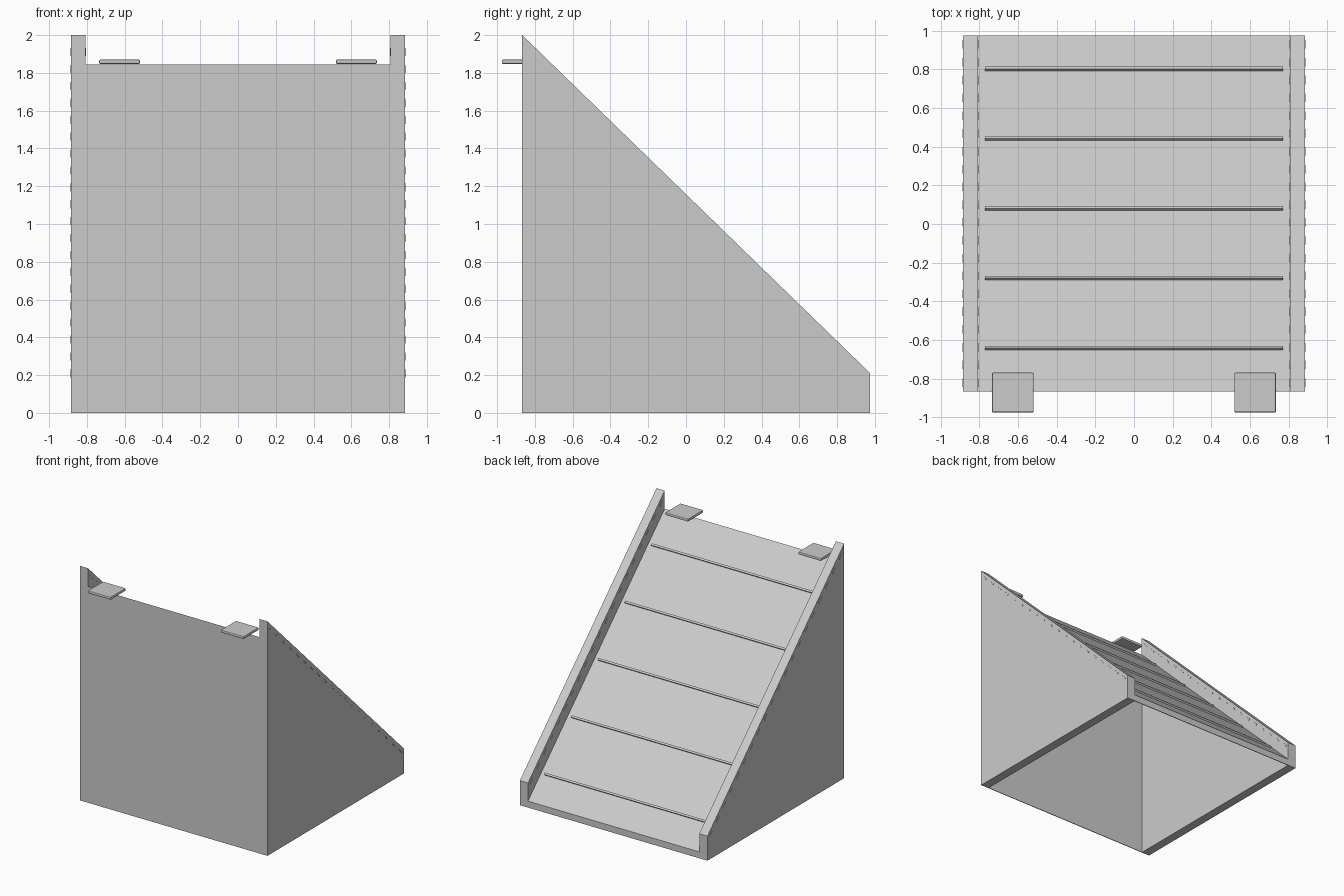
import bpy, bmesh, math
from mathutils import Matrix

if "Cube" in bpy.data.objects:
    bpy.data.objects.remove(bpy.data.objects["Cube"])

Y0, Y1 = -0.867, 0.975          # front and back of the ramp
Z_HI, Z_LO = 2.0, 0.21          # side wall heights
SLOPE = (Z_LO - Z_HI) / (Y1 - Y0)
DECK = 1.845                    # deck surface height at the front
X_IN, X_OUT = 0.808, 0.885


def extrude_yz(name, profile, x0, x1):
    """Extrude a (y, z) outline along x."""
    bm = bmesh.new()
    face = bm.faces.new([bm.verts.new((x0, y, z)) for y, z in profile])
    res = bmesh.ops.extrude_face_region(bm, geom=[face])
    verts = [g for g in res["geom"] if isinstance(g, bmesh.types.BMVert)]
    bmesh.ops.translate(bm, verts=verts, vec=(x1 - x0, 0, 0))
    bmesh.ops.recalc_face_normals(bm, faces=bm.faces)
    return finish(name, bm)


def finish(name, bm):
    me = bpy.data.meshes.new(name)
    bm.to_mesh(me)
    bm.free()
    ob = bpy.data.objects.new(name, me)
    bpy.context.collection.objects.link(ob)
    return ob


def box(bm, center, size, tilt=0.0):
    m = (Matrix.Translation(center) @ Matrix.Rotation(tilt, 4, 'X')
         @ Matrix.Diagonal((*size, 1)))
    bmesh.ops.create_cube(bm, size=1, matrix=m)


def deck_z(y):
    return DECK + SLOPE * (y - Y0)


angle = math.atan(SLOPE)

# Side walls
wall = [(Y0, 0), (Y1, 0), (Y1, Z_LO), (Y0, Z_HI)]
for side, s in (("left", -1), ("right", 1)):
    extrude_yz(side + "_wall", wall, s * X_IN, s * X_OUT)

# Thin front panel, sloping deck and low lip at the foot
extrude_yz("front_panel", [(Y0, 0), (Y0 + 0.006, 0), (Y0 + 0.006, DECK - 0.02),
                           (Y0, DECK - 0.015)], -X_OUT + 0.001, X_OUT - 0.001)
extrude_yz("deck", [(Y0, DECK), (Y0, DECK - 0.015),
                    (Y1, deck_z(Y1) - 0.015), (Y1, deck_z(Y1))], -X_IN, X_IN)
extrude_yz("foot_lip", [(Y1 - 0.006, 0), (Y1, 0), (Y1, deck_z(Y1) - 0.01),
                        (Y1 - 0.006, deck_z(Y1) - 0.01)], -X_IN, X_IN)

# Cleats across the deck
bm = bmesh.new()
for i in range(5):
    y = Y0 + (Y1 - Y0) * (0.12 + 0.196 * i)
    box(bm, (0, y, deck_z(y)), (1.54, 0.016, 0.03), angle)
finish("deck_cleats", bm)

# Row of small pins running through each wall near its top edge
bm = bmesh.new()
for s in (-1, 1):
    for i in range(20):
        y = Y0 + (Y1 - Y0) * (i + 0.5) / 20
        z = Z_HI + SLOPE * (y - Y0) - 0.045
        box(bm, (s * (X_IN + X_OUT) / 2, y, z), (X_OUT - X_IN + 0.006, 0.05, 0.012), angle)
finish("wall_pins", bm)

# Mounting tabs at the top
for side, s in (("left", -1), ("right", 1)):
    bm = bmesh.new()
    box(bm, (s * 0.627, -0.872, 1.859), (0.216, 0.206, 0.024))
    tab = finish(side + "_tab", bm)
    bev = tab.modifiers.new("rounded_edges", 'BEVEL')
    bev.width = 0.007
    bev.segments = 2
